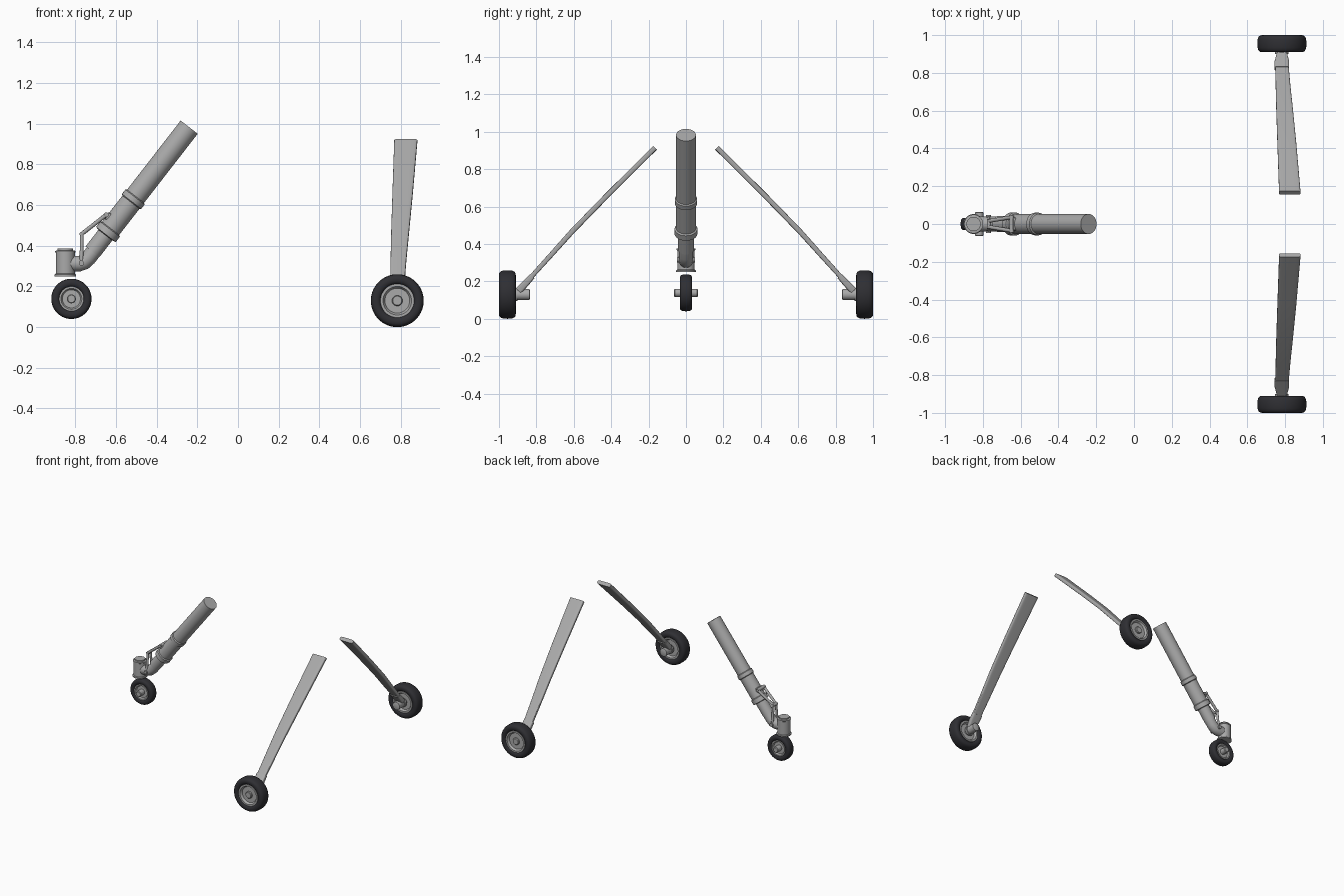
import bpy, bmesh, math
from mathutils import Vector

cube = bpy.data.objects.get("Cube")
if cube:
    bpy.data.objects.remove(cube, do_unlink=True)


def material(name, rgb):
    m = bpy.data.materials.new(name)
    m.use_nodes = True
    m.diffuse_color = (*rgb, 1)
    bsdf = m.node_tree.nodes["Principled BSDF"]
    bsdf.inputs["Base Color"].default_value = (*rgb, 1)
    bsdf.inputs["Roughness"].default_value = 0.6
    return m


GREY = material("grey metal", (0.40, 0.40, 0.40))
RUBBER = material("dark rubber", (0.028, 0.028, 0.033))
X, Y, Z = Vector((1, 0, 0)), Vector((0, 1, 0)), Vector((0, 0, 1))


def loft(name, rings, mat, n=32, power=1.0, closed=False):
    """Skin rings of (centre, half-axis u, half-axis v); power < 1 squares the section."""
    bm = bmesh.new()

    def shape(t):
        return math.copysign(abs(t) ** power, t)

    loops = []
    for c, u, v in rings:
        angles = [2 * math.pi * (i + 0.5) / n for i in range(n)]
        loops.append([bm.verts.new(Vector(c) + u * shape(math.cos(a)) + v * shape(math.sin(a)))
                      for a in angles])
    pairs = list(zip(loops, loops[1:]))
    if closed:
        pairs.append((loops[-1], loops[0]))
    else:
        bm.faces.new(loops[0])
        bm.faces.new(loops[-1])
    for a, b in pairs:
        for i in range(n):
            j = (i + 1) % n
            bm.faces.new((a[i], a[j], b[j], b[i]))
    bmesh.ops.recalc_face_normals(bm, faces=bm.faces)
    for f in bm.faces:
        f.smooth = True
    mesh = bpy.data.meshes.new(name)
    bm.to_mesh(mesh)
    bm.free()
    mesh.set_sharp_from_angle(angle=math.radians(35))
    mesh.materials.append(mat)
    obj = bpy.data.objects.new(name, mesh)
    bpy.context.collection.objects.link(obj)
    return obj


def lathe(name, origin, axis, profile, mat, n=32, closed=False):
    """Turn a profile of (distance along axis, radius)."""
    axis = Vector(axis).normalized()
    u = axis.orthogonal().normalized()
    v = axis.cross(u)
    rings = [(Vector(origin) + axis * d, u * r, v * r) for d, r in profile]
    return loft(name, rings, mat, n, closed=closed)


def rod(name, a, b, r, mat=GREY, n=16):
    a, b = Vector(a), Vector(b)
    return lathe(name, a, b - a, [(0, r), ((b - a).length, r)], mat, n)


def wheel(name, centre, axis, radius, half, rim):
    """Rounded tyre plus a rim dished on both sides."""
    mid = (radius + rim) / 2
    tall = (radius - rim) / 2
    tyre = []
    for i in range(20):
        a = 2 * math.pi * i / 20
        c, s = math.cos(a), math.sin(a)
        tyre.append((half * math.copysign(abs(c) ** 0.65, c),
                     mid + tall * math.copysign(abs(s) ** 0.8, s)))
    lathe(name + "_tyre", centre, axis, tyre, RUBBER, 48, closed=True)
    lip, dish = half * 0.86, half * 0.5
    side = [(dish, rim * 0.3), (dish, rim * 0.78), (lip, rim * 0.9), (lip, rim * 1.06)]
    lathe(name + "_rim", centre, axis, [(-d, r) for d, r in side] + side[::-1], GREY, 40)


# Main gear: flat tapering spring legs, sockets, axles and wheels
LEG = [  # y, z, centre x, half width, half thickness
    (0.165, 0.915, 0.825, 0.057, 0.014),
    (0.427, 0.654, 0.809, 0.050, 0.014),
    (0.609, 0.467, 0.797, 0.044, 0.014),
    (0.730, 0.332, 0.789, 0.039, 0.013),
    (0.845, 0.205, 0.783, 0.035, 0.012),
]
for side, label in ((-1, "front"), (1, "back")):
    rings = []
    for i, (y, z, x, w, t) in enumerate(LEG):
        a, b = LEG[max(i - 1, 0)], LEG[min(i + 1, len(LEG) - 1)]
        normal = Vector((0, side * (a[1] - b[1]), b[0] - a[0])).normalized()
        rings.append(((x, side * y, z), X * w, normal * t))
    loft(label + "_leg", rings, GREY, 24, 0.35)

    slope = Vector((0, side * 0.74, 0.67))
    loft(label + "_leg_socket", [
        ((0.783, side * 0.822, 0.228), X * 0.039, slope * 0.016),
        ((0.783, side * 0.855, 0.192), X * 0.039, slope * 0.018),
        ((0.783, side * 0.895, 0.150), X * 0.028, slope * 0.020)], GREY, 24, 0.4)

    hub = (0.783, side * 0.955, 0.13)
    out = Y * side
    lathe(label + "_axle", hub, out, [
        (-0.122, 0.018), (-0.118, 0.030), (-0.055, 0.030), (-0.055, 0.036), (-0.038, 0.036),
        (-0.038, 0.026), (0.032, 0.026), (0.037, 0.022)], GREY)
    wheel(label + "_wheel", hub, out, 0.13, 0.045, 0.078)

# Small wheel on its own cross axle
small = (-0.819, 0, 0.139)
wheel("small_wheel", small, Y, 0.099, 0.033, 0.057)
lathe("small_axle", small, Y, [
    (-0.064, 0.018), (-0.060, 0.022), (0.060, 0.022), (0.064, 0.018)], GREY, 24)

# Upright swivel housing with flanges
lathe("swivel_housing", (-0.849, 0, 0), Z, [
    (0.250, 0.053), (0.259, 0.053), (0.263, 0.047), (0.366, 0.047), (0.368, 0.050),
    (0.375, 0.050), (0.377, 0.038), (0.387, 0.038)], GREY)

# Slanted strut with two collars and a slimmer piston
top = Vector((-0.24, 0, 0.983))
down = Vector((-0.613, 0, -0.79)).normalized()
across = Vector((-down.z, 0, down.x))  # points away from the linkage
lathe("strut_tube", top, down, [
    (0, 0.053), (0.43, 0.053), (0.435, 0.060), (0.462, 0.060), (0.467, 0.053),
    (0.63, 0.053), (0.635, 0.061), (0.668, 0.061), (0.672, 0.043), (0.775, 0.043)], GREY)

# Bent elbow from piston to housing
bend = [(-0.700, 0.385), (-0.735, 0.340), (-0.757, 0.320), (-0.780, 0.312), (-0.845, 0.312)]
rings = []
for i, (x, z) in enumerate(bend):
    a, b = bend[max(i - 1, 0)], bend[min(i + 1, len(bend) - 1)]
    d = Vector((b[0] - a[0], 0, b[1] - a[1])).normalized()
    rings.append(((x, 0, z), Y * 0.039, d.cross(Y) * 0.039))
loft("elbow", rings, GREY, 24)

# Folding linkage: lower links, splayed upper arms, pivots and bracket
knee, foot, crown = (-0.768, 0.458), (-0.770, 0.315), (-0.648, 0.552)
for s, label in ((-1, "front"), (1, "back")):
    rod(label + "_lower_link", (foot[0], s * 0.032, foot[1]), (knee[0], s * 0.016, knee[1]), 0.009)
    rod(label + "_upper_link", (knee[0], s * 0.016, knee[1]), (crown[0], s * 0.036, crown[1]), 0.010)
rod("knee_pin", (knee[0], -0.025, knee[1]), (knee[0], 0.025, knee[1]), 0.011)
rod("foot_pin", (foot[0], -0.048, foot[1]), (foot[0], 0.048, foot[1]), 0.013)
rod("crown_pin", (crown[0], -0.045, crown[1]), (crown[0], 0.045, crown[1]), 0.012)
anchor = Vector((crown[0], 0, crown[1]))
loft("link_bracket", [
    (anchor, Y * 0.034, down * 0.016),
    (anchor + Vector((0.045, 0, -0.035)), Y * 0.034, down * 0.034)], GREY, 16, 0.35)
